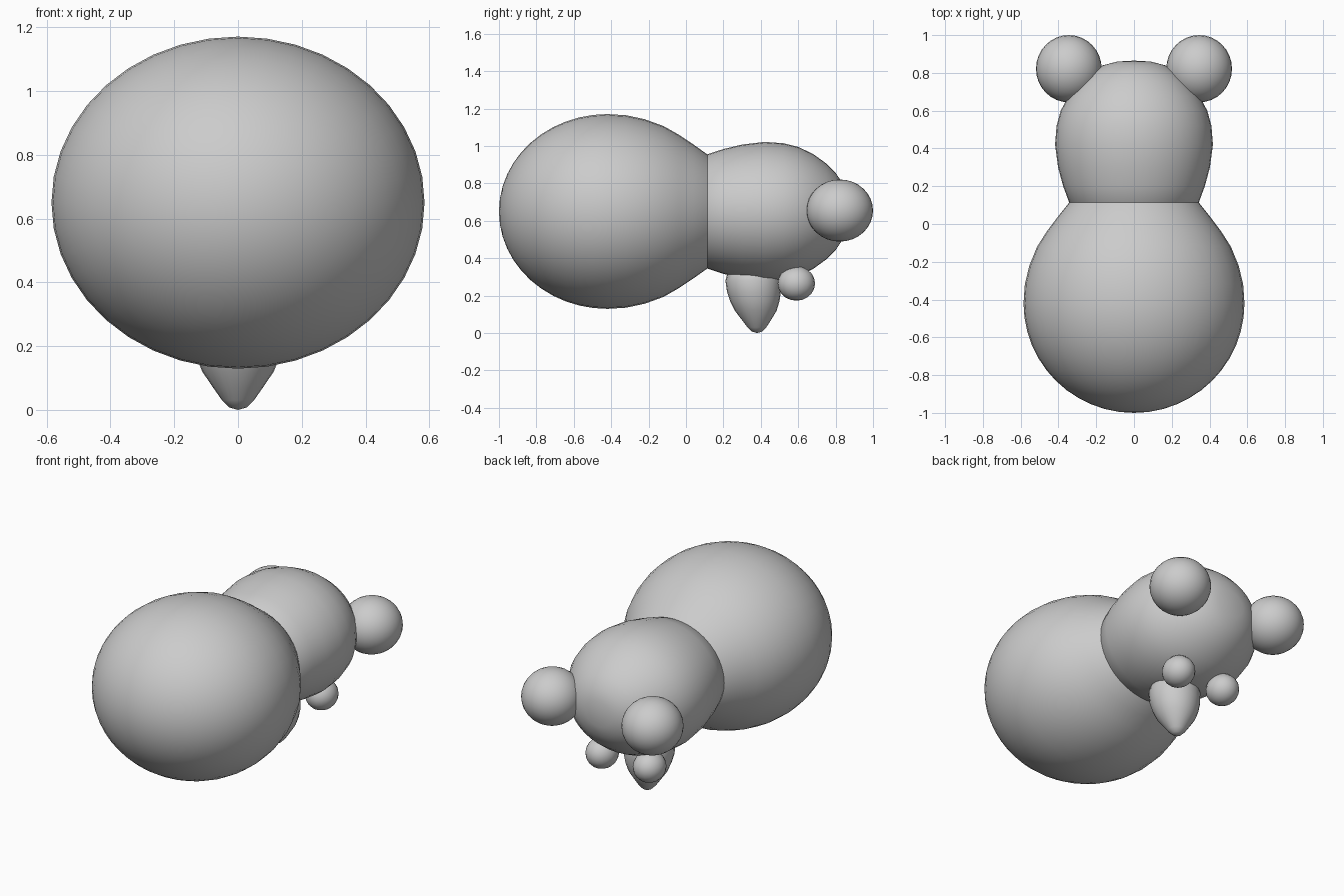
import bpy, bmesh, math
from mathutils import Matrix, Vector

if "Cube" in bpy.data.objects:
    bpy.data.objects.remove(bpy.data.objects["Cube"], do_unlink=True)

# Single plain grey
grey = bpy.data.materials.new("plain_grey")
grey.use_nodes = True
grey.diffuse_color = (0.6, 0.6, 0.6, 1)
grey.node_tree.nodes["Principled BSDF"].inputs["Base Color"].default_value = (0.6, 0.6, 0.6, 1)


def finish(name, bm):
    """Turn a bmesh into a smooth shaded, coloured object."""
    bmesh.ops.recalc_face_normals(bm, faces=bm.faces)
    mesh = bpy.data.meshes.new(name)
    bm.to_mesh(mesh)
    bm.free()
    mesh.materials.append(grey)
    obj = bpy.data.objects.new(name, mesh)
    bpy.context.collection.objects.link(obj)
    bpy.ops.object.select_all(action='DESELECT')
    obj.select_set(True)
    bpy.context.view_layer.objects.active = obj
    bpy.ops.object.shade_smooth_by_angle(angle=math.radians(50))
    return obj


def lathe(name, profile, place, segments=40):
    """Spin (distance, radius) points; place maps (a, b, distance) to a position."""
    bm = bmesh.new()
    rings = []
    for d, r in profile:
        if r == 0:
            rings.append([bm.verts.new(place(0, 0, d))] * segments)
        else:
            angles = [2 * math.pi * i / segments for i in range(segments)]
            rings.append([bm.verts.new(place(r * math.cos(a), r * math.sin(a), d)) for a in angles])
    for low, high in zip(rings, rings[1:]):
        for i in range(segments):
            j = (i + 1) % segments
            quad = list(dict.fromkeys((low[i], low[j], high[j], high[i])))
            bm.faces.new(quad)
    return finish(name, bm)


def ball(name, centre, radii, rings=16):
    bm = bmesh.new()
    bmesh.ops.create_uvsphere(bm, u_segments=rings * 2, v_segments=rings, radius=1,
                              matrix=Matrix.Translation(centre) @ Matrix.Diagonal((*radii, 1)))
    return finish(name, bm)


def along_y(a, b, d):
    return Vector((a, d, 0.65 + 0.89 * b))


# Large round body: elliptical front, tapering to the neck
front = [(-0.42 - 0.58 * math.cos(t), 0.585 * math.sin(t))
         for t in (math.pi / 2 * i / 12 for i in range(13))]
front[0] = (-1.0, 0)
taper = [(-0.32, 0.578), (-0.22, 0.554), (-0.12, 0.513), (-0.04, 0.462),
         (0.04, 0.402), (0.12, 0.338), (0.19, 0.25), (0.24, 0)]
lathe("body", front + taper, along_y)

# Head, blunt at the far end
head = [(0.0, 0), (0.03, 0.26), (0.1, 0.338), (0.2, 0.375), (0.3, 0.402),
        (0.42, 0.418), (0.52, 0.41), (0.6, 0.388), (0.68, 0.345), (0.75, 0.288),
        (0.8, 0.232), (0.84, 0.165), (0.86, 0.09), (0.865, 0)]
lathe("head", head, along_y)

# Tapered snout hanging under the head
snout = [(0.0, 0), (0.008, 0.028), (0.03, 0.05), (0.07, 0.078), (0.12, 0.112),
         (0.17, 0.132), (0.22, 0.144), (0.28, 0.148), (0.34, 0.13), (0.4, 0)]
lathe("snout", snout, lambda a, b, d: Vector((a, 0.365 + 0.03 * math.sin(d * 1.5 * math.pi / 0.6 + 1.57) * (1 - d) * 0.5 + b, d)), 24)

# Ears and small paired balls
for side, sx in (("left", 1), ("right", -1)):
    ball(side + "_ear", (sx * 0.345, 0.822, 0.655), (0.174, 0.178, 0.166))
    ball(side + "_small_ball", (sx * 0.163, 0.59, 0.265), (0.093, 0.1, 0.092), 10)
